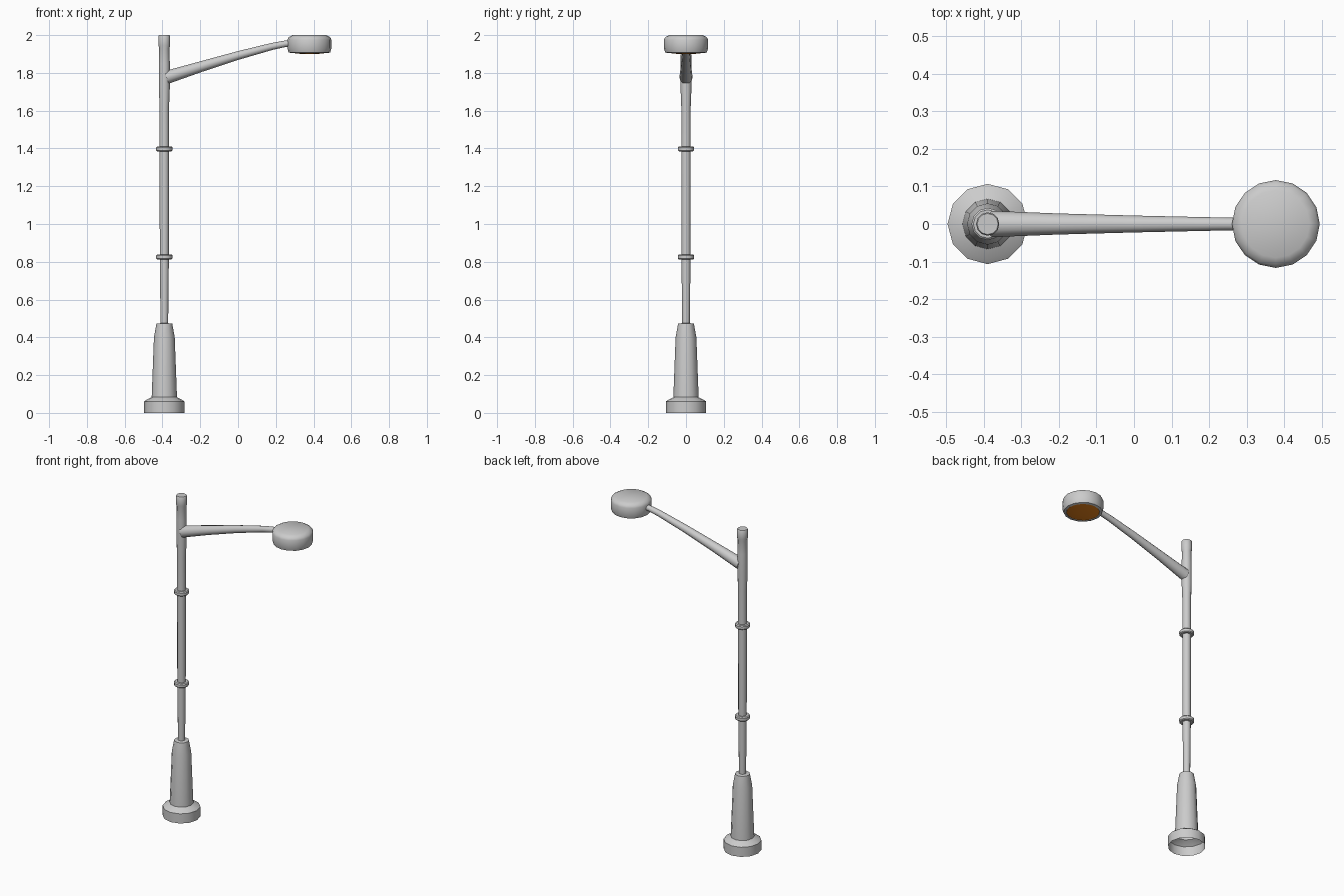
import bpy, bmesh
from math import sin, cos, pi, radians
from mathutils import Vector

if "Cube" in bpy.data.objects:
    bpy.data.objects.remove(bpy.data.objects["Cube"])


def loft(name, stations, sides, cap_start=True, cap_end=True, angle=40):
    """Skin circular sections; each station is (x, z, radius, tilt from vertical)."""
    bm = bmesh.new()
    rings = []
    for x, z, r, tilt in stations:
        u = Vector((cos(tilt), 0, -sin(tilt)))
        v = Vector((0, 1, 0))
        rings.append([bm.verts.new(Vector((x, 0, z)) + r * (cos(a) * u + sin(a) * v))
                      for a in (2 * pi * i / sides for i in range(sides))])
    for lo, hi in zip(rings, rings[1:]):
        for i in range(sides):
            j = (i + 1) % sides
            bm.faces.new((lo[i], lo[j], hi[j], hi[i]))
    if cap_start:
        bm.faces.new(rings[0][::-1])
    if cap_end:
        bm.faces.new(rings[-1])
    mesh = bpy.data.meshes.new(name)
    bm.to_mesh(mesh)
    bm.free()
    ob = bpy.data.objects.new(name, mesh)
    bpy.context.collection.objects.link(ob)
    bpy.context.view_layer.objects.active = ob
    ob.select_set(True)
    bpy.ops.object.shade_smooth_by_angle(angle=radians(angle))
    ob.select_set(False)
    return ob


def lathe(name, x, profile, sides, **kw):
    return loft(name, [(x, z, r, 0) for r, z in profile], sides, **kw)


POLE_X, HEAD_X = -0.39, 0.378

# Flared foot and tapered pedestal, open underneath
lathe("base", POLE_X, [(0.107, 0), (0.107, 0.06), (0.093, 0.07), (0.067, 0.083),
                       (0.055, 0.40), (0.042, 0.472), (0.02, 0.475)], 12,
      cap_start=False)

# Slim shaft with thicker top sleeve
lathe("pole", POLE_X, [(0.020, 0.46), (0.024, 0.82), (0.025, 1.40), (0.025, 1.62),
                       (0.029, 1.72), (0.029, 1.85), (0.027, 1.93), (0.031, 1.945),
                       (0.031, 1.995), (0.028, 2.0)], 12)

# Collars around the shaft
for i, z in enumerate((0.826, 1.398)):
    lathe(f"collar_{i + 1}", POLE_X,
          [(0.022, z - 0.013), (0.038, z - 0.013), (0.043, z - 0.008),
           (0.043, z + 0.008), (0.038, z + 0.013), (0.022, z + 0.013)], 12)

# Tapered arm rising to the lamp head
loft("arm", [(-0.378, 1.776, 0.035, radians(73)), (-0.20, 1.832, 0.028, radians(73)),
             (0.0, 1.892, 0.0225, radians(74)), (0.18, 1.940, 0.0185, radians(76)),
             (0.25, 1.954, 0.017, radians(80)), (0.30, 1.957, 0.017, radians(88))], 12)

# Round lamp head
lathe("lamp_head", HEAD_X, [(0.092, 1.912), (0.096, 1.905), (0.110, 1.908),
                            (0.117, 1.93), (0.117, 1.975), (0.111, 1.988),
                            (0.090, 2.0)], 16)

# Amber lens below the head
lens = lathe("lamp_lens", HEAD_X, [(0.03, 1.900), (0.065, 1.902), (0.094, 1.907),
                                   (0.094, 1.915)], 16)
amber = bpy.data.materials.new("amber")
amber.diffuse_color = (0.8, 0.22, 0.01, 1)
amber.use_nodes = True
amber.node_tree.nodes["Principled BSDF"].inputs["Base Color"].default_value = amber.diffuse_color
lens.data.materials.append(amber)
